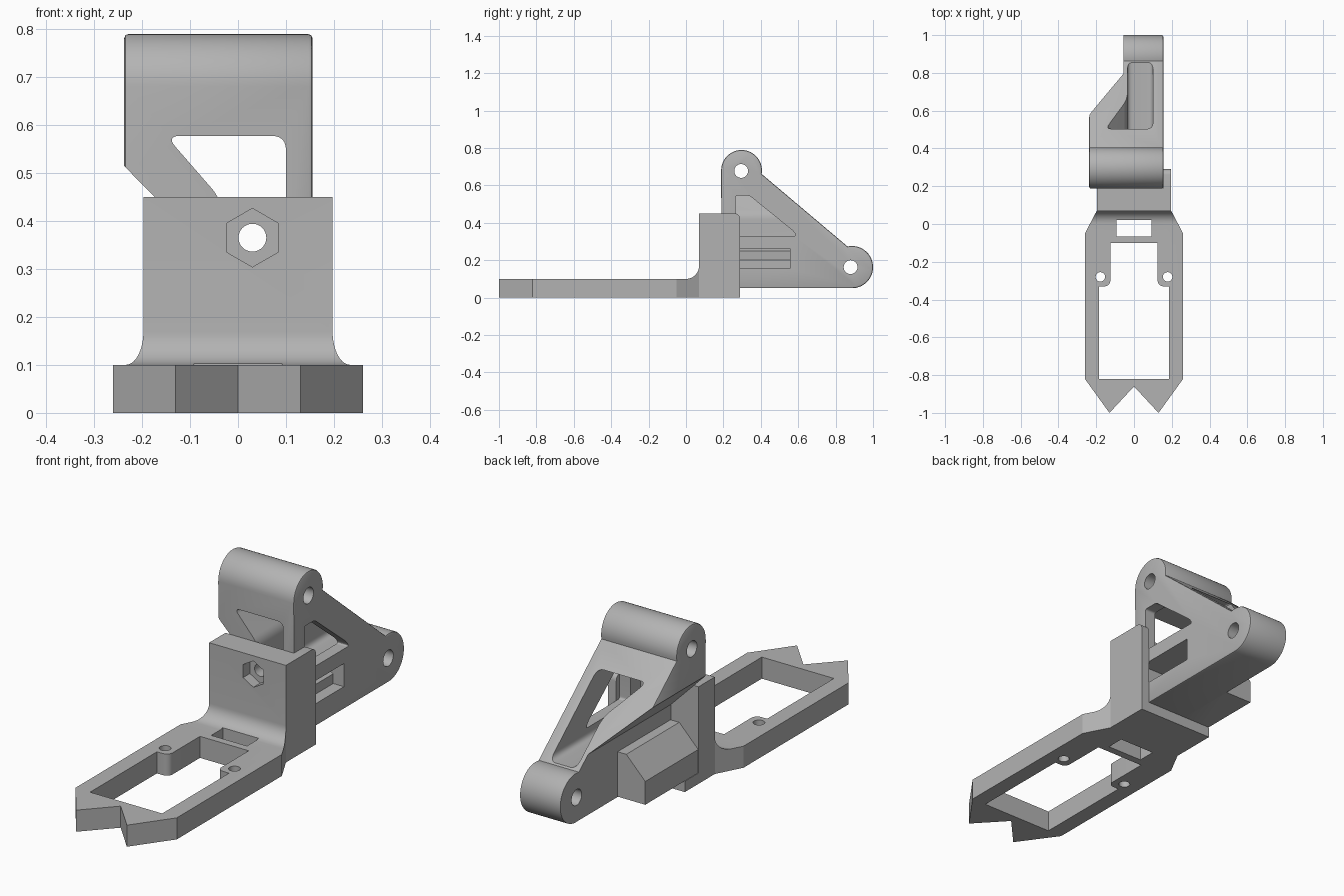
import bpy, bmesh
from math import cos, sin, radians
from mathutils import Vector

cube = bpy.data.objects.get("Cube")
if cube:
    bpy.data.objects.remove(cube)

grey = bpy.data.materials.new("plain grey")
grey.use_nodes = True
colour = (0.45, 0.45, 0.45, 1)
grey.diffuse_color = colour
grey.node_tree.nodes["Principled BSDF"].inputs["Base Color"].default_value = colour


def prism(name, pts, axis, a, b):
    """Extrude a flat profile along an axis from a to b."""
    place = {"x": lambda u, v: (a, u, v), "y": lambda u, v: (u, a, v),
             "z": lambda u, v: (u, v, a)}[axis]
    bm = bmesh.new()
    face = bm.faces.new([bm.verts.new(place(u, v)) for u, v in pts])
    new = bmesh.ops.extrude_face_region(bm, geom=[face])["geom"]
    step = Vector([(b - a) * (axis == k) for k in "xyz"])
    bmesh.ops.translate(bm, vec=step, verts=[g for g in new if isinstance(g, bmesh.types.BMVert)])
    bmesh.ops.recalc_face_normals(bm, faces=bm.faces)
    mesh = bpy.data.meshes.new(name)
    bm.to_mesh(mesh)
    bm.free()
    mesh.materials.append(grey)
    ob = bpy.data.objects.new(name, mesh)
    bpy.context.collection.objects.link(ob)
    return ob


def arc(cu, cv, r, start, end, n):
    return [(cu + r * cos(radians(start + (end - start) * i / n)),
             cv + r * sin(radians(start + (end - start) * i / n))) for i in range(n + 1)]


def circle(cu, cv, r, n=32, start=0):
    return arc(cu, cv, r, start, start + 360, n)[:-1]


def rect(u0, u1, v0, v1):
    return [(u0, v0), (u1, v0), (u1, v1), (u0, v1)]


def rounded(pts, r, n=6):
    """Round every corner of a polygon."""
    out = []
    for i, p in enumerate(pts):
        p, q, s = Vector(p), Vector(pts[i - 1]), Vector(pts[(i + 1) % len(pts)])
        q, s = p + (q - p).normalized() * r, p + (s - p).normalized() * r
        for k in range(n + 1):
            t = k / n
            out.append(tuple(q * (1 - t) ** 2 + p * 2 * t * (1 - t) + s * t * t))
    return out


def apply(ob, mod):
    bpy.ops.object.select_all(action="DESELECT")
    bpy.context.view_layer.objects.active = ob
    ob.select_set(True)
    bpy.ops.object.modifier_apply(modifier=mod.name)


def combine(ob, other, operation="DIFFERENCE"):
    mod = ob.modifiers.new("combine", "BOOLEAN")
    mod.operation, mod.solver, mod.object = operation, "EXACT", other
    apply(ob, mod)
    bpy.data.objects.remove(other)


def smooth(ob):
    bpy.ops.object.select_all(action="DESELECT")
    bpy.context.view_layer.objects.active = ob
    ob.select_set(True)
    bpy.ops.object.shade_smooth_by_angle(angle=radians(25))


# Forked base and upright plate: side profile trimmed by the plan outline
side = [(-1.1, 0), (0.19, 0), (0.19, 0.45), (0.07, 0.45)]
side += arc(0, 0.17, 0.07, 0, -90, 10) + [(-1.1, 0.1)]
bracket = prism("base_bracket", side, "x", -0.3, 0.3)
half = [(0.13, -1), (0.26, -0.82), (0.26, -0.05), (0.197, 0.07), (0.197, 0.3)]
plan = [(0, -0.86)] + half + [(-x, y) for x, y in reversed(half)]
combine(bracket, prism("plan_cutter", plan, "z", -0.1, 0.6), "INTERSECT")

# Base openings and screw holes
half = [(0.185, -0.82), (0.185, -0.33)] + arc(0.155, -0.3, 0.03, -90, -180, 6) + [(0.125, -0.1)]
opening = half + [(-x, y) for x, y in reversed(half)]
combine(bracket, prism("window_cutter", opening, "z", -0.1, 0.2))
combine(bracket, prism("slot_cutter", rect(-0.092, 0.092, -0.065, 0.02), "z", -0.1, 0.2))
for s in (-1, 1):
    combine(bracket, prism("screw_cutter", circle(s * 0.178, -0.28, 0.025), "z", -0.1, 0.2))

# Bolt hole with a hexagonal nut recess
combine(bracket, prism("nut_cutter", circle(0.03, 0.365, 0.061, 6, 30), "y", 0, 0.12))
combine(bracket, prism("bolt_cutter", circle(0.03, 0.365, 0.029), "y", 0, 0.3))
smooth(bracket)

# Flanges that cradle the arm from the side and below
flange_side = rect(0.19, 0.29, 0, 0.45)[:2] + arc(0.26, 0.42, 0.03, 0, 90, 6) + [(0.19, 0.45)]
smooth(prism("side_flange", flange_side, "x", 0.155, 0.197))
prism("bottom_flange", rect(0.19, 0.29, 0, 0.05), "x", -0.197, 0.155)

# Triangular arm with two rounded pivot ends
outline = [(0.19, 0.05)] + arc(0.887, 0.163, 0.113, -90, 102, 28)
outline += arc(0.297, 0.68, 0.109, -10, 180, 28)
arm = prism("hinge_arm", outline, "x", -0.237, 0.155)
bevel = arm.modifiers.new("edge", "BEVEL")
bevel.width, bevel.segments, bevel.angle_limit = 0.008, 2, radians(60)
apply(arm, bevel)

# Narrow the lower part with a slanted undercut
under = [(-0.5, -0.1), (-0.055, -0.1), (-0.055, 0.33), (-0.235, 0.512), (-0.5, 0.777)]
combine(arm, prism("undercut", under, "y", 0, 1.2))

# Window running from the front through the slope
window = [(-0.15, 0.577), (-0.035, 0.445), (-0.035, 0.28), (0.1, 0.28), (0.1, 0.577)]
combine(arm, prism("through_cutter", rounded(window, 0.03), "y", 0, 1.2))

# Triangular side window and pivot holes
triangle = [(0.265, 0.575), (0.265, 0.33), (0.6, 0.33)]
triangle = rounded([(0.265, 0.33), (0.59, 0.33), (0.575, 0.355), (0.34, 0.545), (0.265, 0.545)], 0.013)
combine(arm, prism("side_cutter", triangle, "x", 0.05, 0.3))
for y, z in ((0.295, 0.677), (0.88, 0.163)):
    combine(arm, prism("pivot_cutter", circle(y, z, 0.037), "x", -0.5, 0.5))

# Slanted housing on one side and its slot on the other
housing = [(-0.045, 0.052), (-0.197, 0.052), (-0.197, 0.16), (-0.1, 0.26), (-0.045, 0.26)]
combine(arm, prism("housing", housing, "y", 0.192, 0.58), "UNION")
slot = [(0.2, 0.155), (0.1, 0.155), (0.1, 0.2), (0, 0.25), (0, 0.262), (0.2, 0.262)]
combine(arm, prism("slot_cutter", slot, "y", 0.24, 0.555))
smooth(arm)
